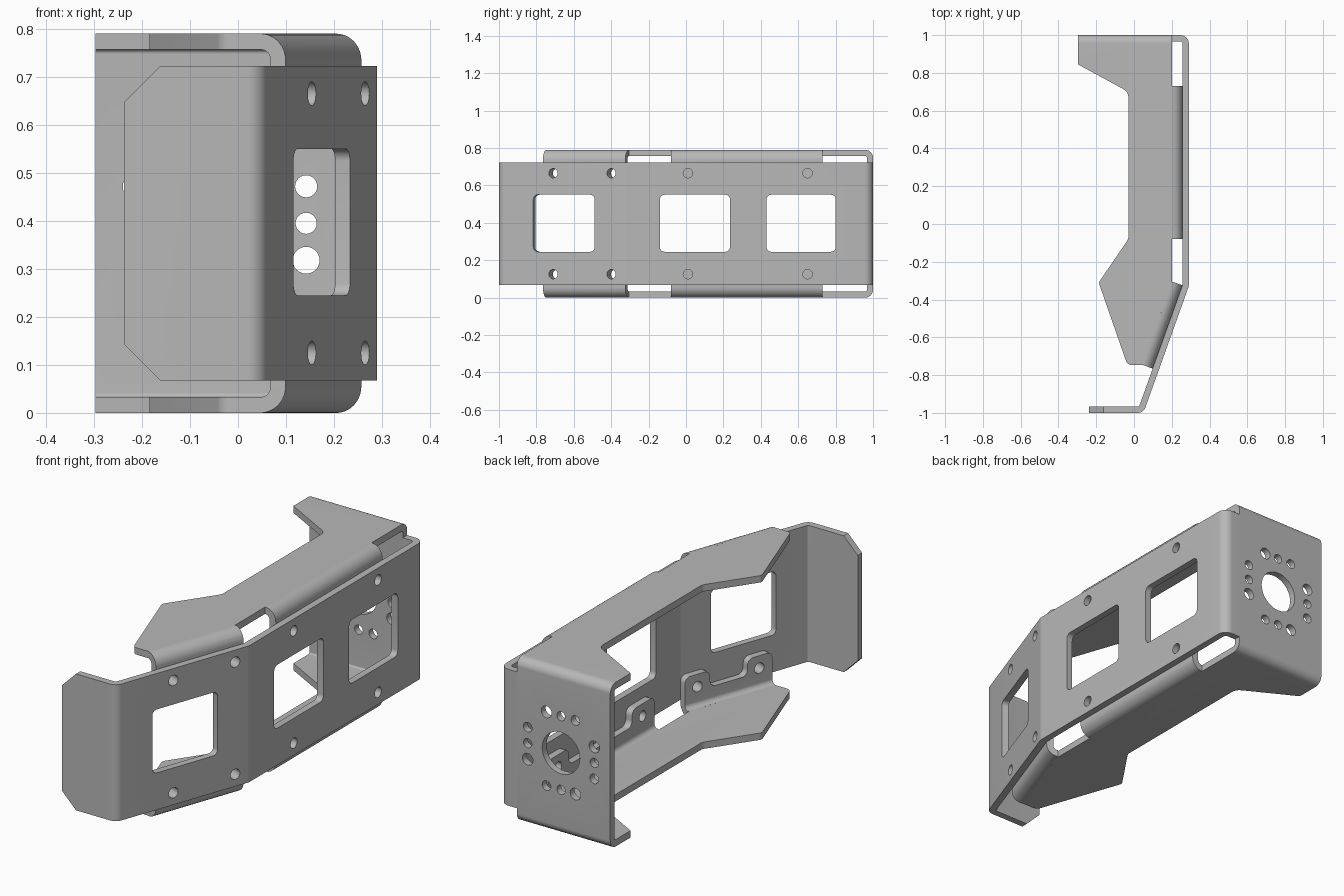
import bpy, bmesh, math
from mathutils import Vector, Matrix

if "Cube" in bpy.data.objects:
    bpy.data.objects.remove(bpy.data.objects["Cube"])

T, H = 0.033, 0.79                       # sheet thickness, full height
X, Y, Z = Vector((1, 0, 0)), Vector((0, 1, 0)), Vector((0, 0, 1))
BEND = Vector((0.29, -0.33, 0))          # outer corner where the wall angles in
ALONG = (Vector((0.05, -1, 0)) - BEND).normalized()
OUT = Vector((-ALONG.y, ALONG.x, 0))     # outward normal of the angled wall
FLIP = Matrix.Translation((0, 0, H)) @ Matrix.Diagonal((1, 1, -1, 1))

steel = bpy.data.materials.new("grey_steel")
steel.use_nodes = True
steel.diffuse_color = (0.48, 0.48, 0.48, 1)
steel.node_tree.nodes["Principled BSDF"].inputs["Base Color"].default_value = (0.48, 0.48, 0.48, 1)


def frame(origin, u, v, w):
    m = Matrix((u, v, w)).transposed().to_4x4()
    m.translation = origin
    return m


def rounded(points, n=8):
    """Polygon from (x, y[, radius]) corners."""
    out = []
    ps = [Vector(p[:2]) for p in points]
    for i, spec in enumerate(points):
        p, r = ps[i], spec[2] if len(spec) > 2 else 0
        if not r:
            out.append(p)
            continue
        a = (ps[i - 1] - p).normalized()
        b = (ps[(i + 1) % len(ps)] - p).normalized()
        half = a.angle(b) / 2
        c = p + (a + b).normalized() * r / math.sin(half)
        v0, v1 = (p + d * r / math.tan(half) - c for d in (a, b))
        out += [c + v0.lerp(v1, k / n).normalized() * r for k in range(n + 1)]
    return out


def sheet(path):
    """Outline of bent sheet; the path is the outer side, material lies to its left."""
    ps = [Vector(p[:2]) for p in path]
    normals = [Vector((a.y - b.y, b.x - a.x)).normalized() for a, b in zip(ps, ps[1:])]
    inner = []
    for i, p in enumerate(ps):
        n0, n1 = normals[max(i - 1, 0)], normals[min(i, len(normals) - 1)]
        q = p + (n0 + n1) * T / (1 + n0.dot(n1))
        r = path[i][2] if len(path[i]) > 2 else 0
        inner.append((q.x, q.y, max(r - T, 0.006) if r else 0))
    return rounded(list(path) + inner[::-1])


def prism(name, outline, m, lo, hi):
    """Extrude an outline along the local third axis of frame m."""
    bm = bmesh.new()
    ends = [[bm.verts.new(m @ Vector((p[0], p[1], w))) for p in outline] for w in (lo, hi)]
    bm.faces.new(ends[0][::-1])
    bm.faces.new(ends[1])
    k = len(outline)
    for i in range(k):
        j = (i + 1) % k
        bm.faces.new((ends[0][i], ends[0][j], ends[1][j], ends[1][i]))
    bmesh.ops.recalc_face_normals(bm, faces=bm.faces)
    mesh = bpy.data.meshes.new(name)
    bm.to_mesh(mesh)
    bm.free()
    ob = bpy.data.objects.new(name, mesh)
    bpy.context.scene.collection.objects.link(ob)
    return ob


cutters, parts = [], []


def cutter(outline, m, lo, hi):
    ob = prism("cutter", outline, m, lo, hi)
    ob.hide_render = True
    cutters.append(ob)
    return ob


def carve(ob, tools, op="DIFFERENCE"):
    for t in tools:
        mod = ob.modifiers.new("cut", "BOOLEAN")
        mod.object, mod.operation, mod.solver = t, op, "EXACT"
    bpy.context.view_layer.update()
    new = bpy.data.meshes.new_from_object(ob.evaluated_get(bpy.context.evaluated_depsgraph_get()))
    ob.modifiers.clear()
    ob.data = new


def circle(u, v, r, n=24):
    return [(u + r * math.cos(k * math.tau / n), v + r * math.sin(k * math.tau / n)) for k in range(n)]


def box(u0, u1, v0, v1, r):
    return rounded([(u0, v0, r), (u1, v0, r), (u1, v1, r), (u0, v1, r)], 5)


# Side wall with front flange and rear corner
wall = prism("side_wall", sheet([(-0.237, -1), (0.05, -1, 0.042), (0.29, -0.33, 0.05),
                                 (0.29, 1, 0.045), (0.2, 1)]), frame(Vector(), X, Y, Z), 0.067, 0.723)
parts.append(wall)
side = frame(Vector((0.29, 0, 0)), Y, Z, X)
angled = frame(BEND, ALONG, Z, OUT)
tools = [cutter(box(a, b, 0.245, 0.55, 0.025), m, -0.1, 0.1)
         for m, a, b in ((side, -0.14, 0.235), (side, 0.43, 0.80), (angled, 0.168, 0.517))]
corner = [(-0.265, 0.62), (-0.135, 0.75), (-0.265, 0.75)]
front = frame(Vector(), X, Z, Y)
for m in (front, FLIP @ front):
    tools.append(cutter(corner, m, -1.1, -0.9))

# Mounting tabs: bent edge of each channel flange, with two drilled lugs
tabs = [("straight_tab", Vector((0.29 - T, -0.08, 0)), Y, X, 0.81, (0.09, 0.73), (0.17, 0.65)),
        ("angled_tab", BEND - T * OUT + 0.006 * ALONG, ALONG, OUT, 0.468, (0.068, 0.398), (0.135, 0.335))]
profile = sheet([(-0.057, 0), (0, 0, 0.055), (0, 0.185)])
for name, origin, run, out, length, holes, (a, b) in tabs:
    r = 0.03
    lugs = rounded([(0, -0.1), (length, -0.1), (length, 0.185, r), (b, 0.185, r), (b, 0.105, r),
                    (a, 0.105, r), (a, 0.185, r), (0, 0.185, r)], 5)
    for prefix, mirror in (("lower_", Matrix()), ("upper_", FLIP)):
        face = mirror @ frame(origin, run, Z, out)
        drill = [cutter(circle(s, 0.125, 0.025), face, -0.1, 0.1) for s in holes]
        tab = prism(prefix + name, profile, mirror @ frame(origin, out, Z, run), 0, length)
        carve(tab, [cutter(lugs, face, -0.2, 0.1)], "INTERSECT")
        carve(tab, drill)
        parts.append(tab)
        tools += drill
        if name == "straight_tab":       # thin web closing the straight holes
            parts += [prism(prefix + "hole_web", circle(s, 0.125, 0.026), face, -0.003, 0.003)
                      for s in holes]
carve(wall, tools)

# Channel: rear plate with upper and lower flanges, trimmed to the flange outline
channel = prism("channel", sheet([(-0.9, 0), (1, 0, 0.042), (1, H, 0.042), (-0.9, H)]),
                frame(Vector(), Y, Z, X), -0.297, 0.2)
outline = rounded([(-0.4, 1.1), (-0.4, 0.85), (-0.297, 0.845, 0.01), (-0.03, 0.70, 0.045),
                   (-0.03, -0.08, 0.04), (-0.187, -0.31, 0.025), (-0.035, -0.746, 0.03),
                   (0.0455, -0.746), (0.2, -0.314), (0.2, 1.1)], 6)
carve(channel, [cutter(outline, frame(Vector(), X, Y, Z), -0.1, 0.9)], "INTERSECT")
parts.append(channel)

# Hub bore and four groups of three holes in the rear plate
hub = frame(Vector((-0.035, 0, H / 2)), X, Z, Y)
bores = [cutter(circle(0, 0, 0.1, 40), hub, 0.9, 1.1)]
for quarter in range(4):
    turn = hub @ Matrix.Rotation(quarter * math.pi / 2, 4, "Z")
    for off, r in ((-0.077, 0.028), (0, 0.022), (0.077, 0.023)):
        bores.append(cutter(circle(0.177, off, r), turn, 0.9, 1.1))
carve(channel, bores)

for ob in cutters:
    bpy.data.objects.remove(ob)

# Finish: one colour, smooth bends with sharp edges
bpy.ops.object.select_all(action="DESELECT")
for ob in parts:
    ob.data.materials.clear()
    ob.data.materials.append(steel)
    ob.select_set(True)
bpy.context.view_layer.objects.active = channel
bpy.ops.object.shade_smooth_by_angle(angle=math.radians(30))
